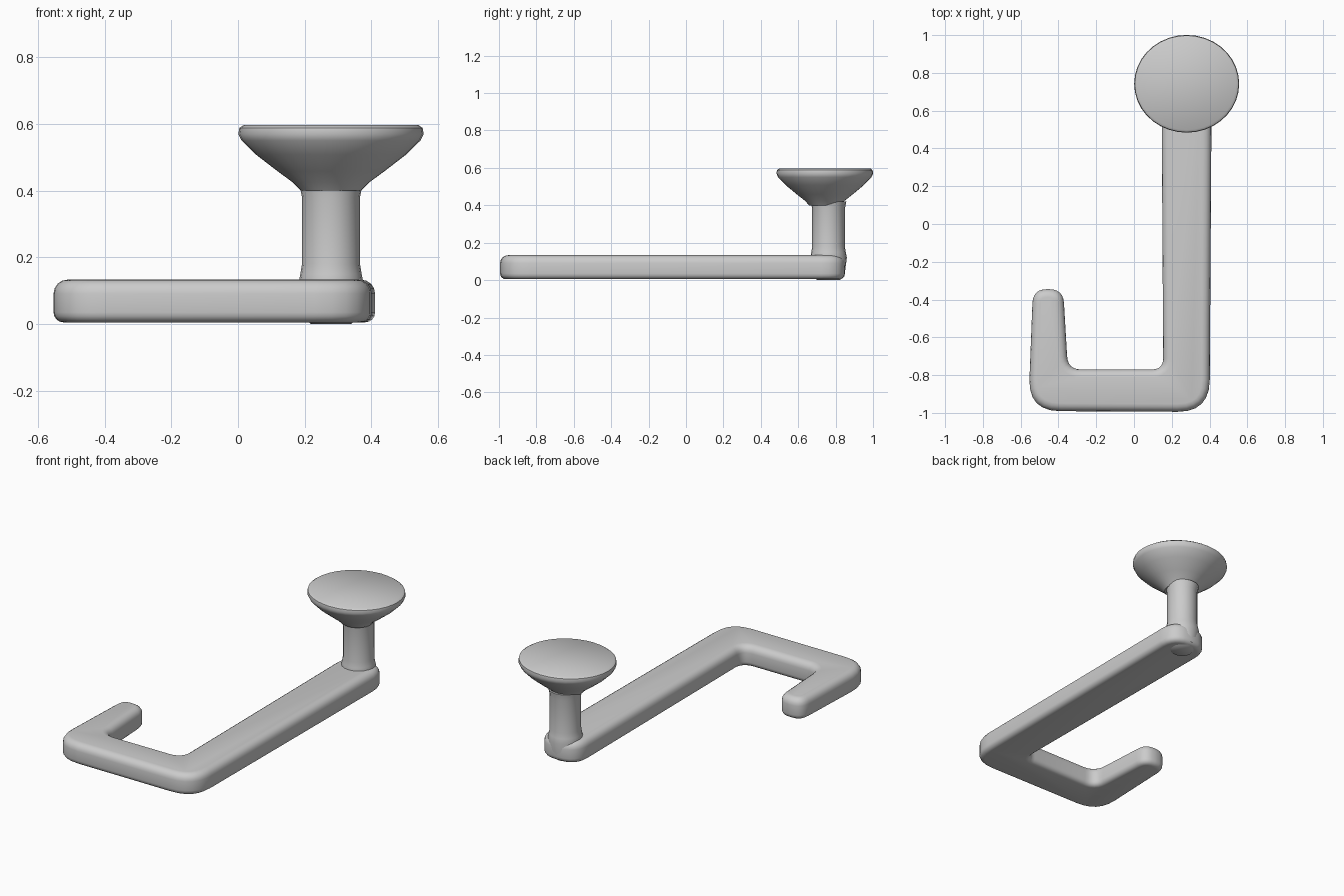
import bpy, bmesh, math
from mathutils import Vector

cube = bpy.data.objects.get("Cube")
if cube:
    bpy.data.objects.remove(cube)

grey = bpy.data.materials.new("plain_grey")
grey.use_nodes = True
colour = (0.6, 0.6, 0.6, 1)
grey.diffuse_color = colour
grey.node_tree.nodes["Principled BSDF"].inputs["Base Color"].default_value = colour


def finish(name, bm, angle=40):
    bmesh.ops.recalc_face_normals(bm, faces=bm.faces)
    mesh = bpy.data.meshes.new(name)
    bm.to_mesh(mesh)
    bm.free()
    obj = bpy.data.objects.new(name, mesh)
    bpy.context.collection.objects.link(obj)
    mesh.materials.append(grey)
    bpy.ops.object.select_all(action="DESELECT")
    obj.select_set(True)
    bpy.context.view_layer.objects.active = obj
    bpy.ops.object.shade_smooth_by_angle(angle=math.radians(angle))
    return obj


def rounded(corners, steps=6):
    """Outline with each (x, y, cut) corner replaced by a curve."""
    pts = []
    for i, (x, y, cut) in enumerate(corners):
        p = Vector((x, y))
        a = Vector(corners[i - 1][:2]) - p
        b = Vector(corners[(i + 1) % len(corners)][:2]) - p
        a, b = p + a.normalized() * cut, p + b.normalized() * cut
        for k in range(steps + 1):
            t = k / steps
            pts.append(a * (1 - t) ** 2 + p * 2 * t * (1 - t) + b * t * t)
    return pts


def lathe(name, profile, x, y, sides):
    bm = bmesh.new()
    rings = [[bm.verts.new((x + r * math.cos(math.tau * i / sides),
                            y + r * math.sin(math.tau * i / sides), z))
              for i in range(sides)] for r, z in profile]
    for lo, hi in zip(rings, rings[1:]):
        for i in range(sides):
            j = (i + 1) % sides
            bm.faces.new((lo[i], lo[j], hi[j], hi[i]))
    bm.faces.new(rings[0][::-1])
    bm.faces.new(rings[-1])
    return finish(name, bm)


# Flat hooked arm: rounded plan outline, extruded, with soft rims
outline = rounded([
    (-0.56, -0.99, 0.17), (0.40, -0.995, 0.17), (0.412, 0.85, 0.125),
    (0.145, 0.85, 0.125), (0.155, -0.77, 0.06), (-0.35, -0.77, 0.07),
    (-0.375, -0.345, 0.075), (-0.535, -0.345, 0.075),
])
bm = bmesh.new()
base = bm.faces.new([bm.verts.new((p.x, p.y, 0.005)) for p in outline])
top = bmesh.ops.extrude_face_region(bm, geom=[base], use_keep_orig=True)["geom"]
for v in top:
    if isinstance(v, bmesh.types.BMVert):
        v.co.z = 0.133
bmesh.ops.recalc_face_normals(bm, faces=bm.faces)
for height, size in ((0.133, 0.042), (0.005, 0.03)):
    rim = [e for e in bm.edges if all(abs(v.co.z - height) < 1e-4 for v in e.verts)]
    bmesh.ops.bevel(bm, geom=rim, offset=size, segments=4, profile=0.5,
                    affect="EDGES", clamp_overlap=True)
finish("hooked_arm", bm)

# Upright post with a small flare where it meets the arm and the cup
lathe("post", [(0.06, 0.0), (0.085, 0.02), (0.098, 0.12), (0.092, 0.15),
               (0.087, 0.18), (0.087, 0.38), (0.095, 0.42)], 0.279, 0.762, 20)

# Flared round mounting disc
lathe("mounting_disc", [(0.09, 0.4), (0.115, 0.425), (0.16, 0.458), (0.225, 0.508),
                        (0.268, 0.55), (0.278, 0.57), (0.275, 0.588), (0.262, 0.597)],
      0.279, 0.742, 36)

for name, dy in (("mounting_disc", 0.742),):
    # The disc is slightly narrower from front to back
    for v in bpy.data.objects[name].data.vertices:
        v.co.y = dy + (v.co.y - dy) * 0.93
